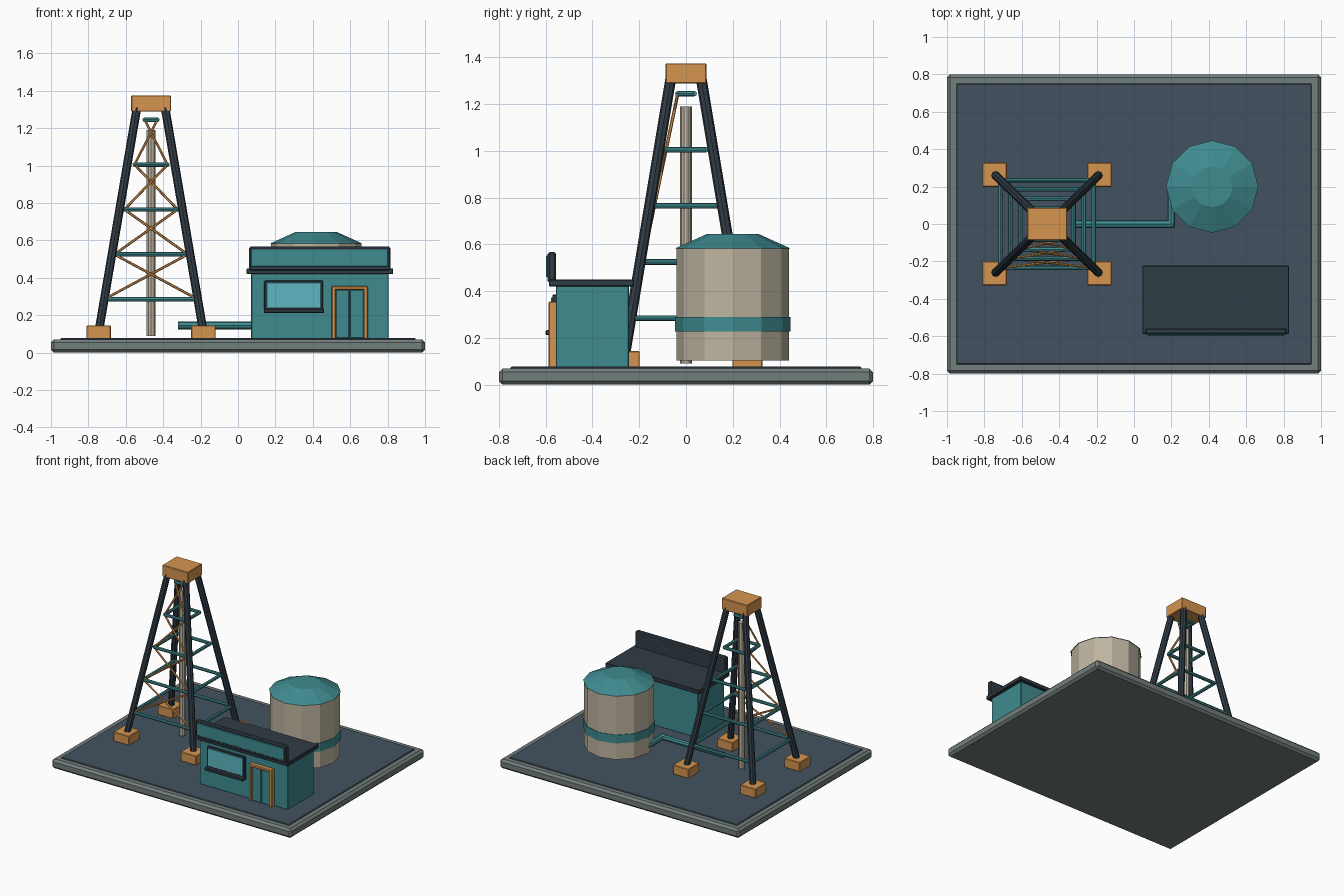
import bpy
import math
from mathutils import Vector

if "Cube" in bpy.data.objects:
    bpy.data.objects.remove(bpy.data.objects["Cube"])


def material(name, rgb):
    m = bpy.data.materials.new(name)
    m.diffuse_color = (*rgb, 1)
    m.use_nodes = True
    m.node_tree.nodes["Principled BSDF"].inputs["Base Color"].default_value = m.diffuse_color
    return m


STONE = material("stone", (0.17, 0.21, 0.20))
NAVY = material("navy", (0.055, 0.085, 0.115))
DARK = material("dark", (0.03, 0.045, 0.06))
TEAL = material("teal", (0.05, 0.26, 0.28))
ORANGE = material("orange", (0.67, 0.30, 0.08))
BEIGE = material("beige", (0.51, 0.46, 0.35))
GLASS = material("glass", (0.11, 0.47, 0.54))


def box(name, x, y, z, mat, bevel=0.004):
    """Box from (min, max) ranges with a small chamfer."""
    mid = [(a + b) / 2 for a, b in (x, y, z)]
    bpy.ops.mesh.primitive_cube_add(size=1, location=mid)
    ob = bpy.context.object
    ob.name = name
    ob.scale = [b - a for a, b in (x, y, z)]
    bpy.ops.object.transform_apply(location=False, rotation=False, scale=True)
    if bevel:
        mod = ob.modifiers.new("chamfer", 'BEVEL')
        mod.width = bevel
        mod.segments = 1
    ob.data.materials.append(mat)
    return ob


def rod(name, a, b, r, mat, sides=8):
    """Cylinder running between two points."""
    a, b = Vector(a), Vector(b)
    d = b - a
    bpy.ops.mesh.primitive_cylinder_add(vertices=sides, radius=r, depth=d.length, location=(a + b) / 2)
    ob = bpy.context.object
    ob.name = name
    ob.rotation_mode = 'QUATERNION'
    ob.rotation_quaternion = d.to_track_quat('Z', 'Y')
    ob.data.materials.append(mat)
    return ob


# Base slab and yard surface
box("base_slab", (-1, 1), (-0.8, 0.8), (0, 0.07), STONE, 0.016)
box("yard_surface", (-0.95, 0.95), (-0.75, 0.75), (0.05, 0.077), NAVY)

# Derrick feet and legs
CX = -0.465
for side, sx in (("left", -1), ("right", 1)):
    for end, sy in (("front", -1), ("back", 1)):
        fx, fy = CX + sx * 0.28, sy * 0.263
        box(f"foot_{end}_{side}", (fx - 0.065, fx + 0.065), (fy - 0.065, fy + 0.065), (0.075, 0.145), ORANGE)
        rod(f"leg_{end}_{side}", (CX + sx * 0.279, sy * 0.264, 0.115),
            (CX + sx * 0.075, sy * 0.065, 1.31), 0.023, DARK)
box("crown_block", (CX - 0.107, CX + 0.107), (-0.087, 0.087), (1.288, 1.375), ORANGE)


# Girts around the tower at five levels
def corner(i, sx, sy):
    return (CX + sx * (0.25 - 0.054 * i), sy * (0.235 - 0.05 * i), 0.285 + 0.24 * i)


ring = [(-1, -1), (1, -1), (1, 1), (-1, 1)]
for i in range(5):
    for k, face in enumerate(("front", "right", "back", "left")):
        rod(f"girt_{face}_{i + 1}", corner(i, *ring[k]), corner(i, *ring[(k + 1) % 4]), 0.012, TEAL)

# Cross bracing on the front face
for i in range(4):
    for s, side in ((-1, "left"), (1, "right")):
        rod(f"brace_{side}_{i + 1}", corner(i, s, -1), corner(i + 1, -s, -1), 0.007, ORANGE, 6)

# Drill string and flow line
rod("drill_string", (CX, 0, 0.09), (CX, 0, 1.19), 0.025, BEIGE, 10)
rod("flow_pipe", (-0.32, 0, 0.145), (0.215, 0, 0.145), 0.021, TEAL)
rod("flow_pipe_branch", (0.198, -0.015, 0.145), (0.198, 0.18, 0.145), 0.021, TEAL)

# Storage tank
TX, TY = 0.418, 0.2
rod("tank_body", (TX, TY, 0.103), (TX, TY, 0.585), 0.241, BEIGE, 12)
rod("tank_band", (TX, TY, 0.227), (TX, TY, 0.29), 0.246, TEAL, 12)
bpy.ops.mesh.primitive_cone_add(vertices=12, radius1=0.247, radius2=0.11, depth=0.062, location=(TX, TY, 0.614))
roof = bpy.context.object
roof.name = "tank_roof"
roof.data.materials.append(TEAL)

# Office walls, roof and front parapet
F = -0.557
box("office_walls", (0.07, 0.805), (F, -0.244), (0.075, 0.425), TEAL)
box("office_roof", (0.045, 0.83), (-0.587, -0.222), (0.42, 0.45), DARK)
box("parapet", (0.06, 0.815), (-0.592, -0.555), (0.437, 0.567), DARK, 0.008)
box("sign_panel", (0.074, 0.802), (-0.598, -0.58), (0.46, 0.552), TEAL, 0.002)

# Window
box("window_frame", (0.14, 0.455), (-0.572, -0.55), (0.225, 0.385), DARK)
box("window_glass", (0.152, 0.443), (-0.577, -0.56), (0.24, 0.374), GLASS, 0.002)
box("window_sill", (0.138, 0.46), (-0.6, -0.55), (0.212, 0.234), DARK)

# Double door with frame
box("door_jamb_left", (0.5, 0.522), (-0.588, -0.55), (0.075, 0.352), ORANGE)
box("door_jamb_right", (0.672, 0.694), (-0.588, -0.55), (0.075, 0.352), ORANGE)
box("door_lintel", (0.5, 0.694), (-0.588, -0.55), (0.335, 0.355), ORANGE)
box("door_leaf_left", (0.522, 0.596), (-0.576, -0.55), (0.078, 0.335), TEAL)
box("door_leaf_right", (0.598, 0.672), (-0.576, -0.55), (0.078, 0.335), TEAL)
